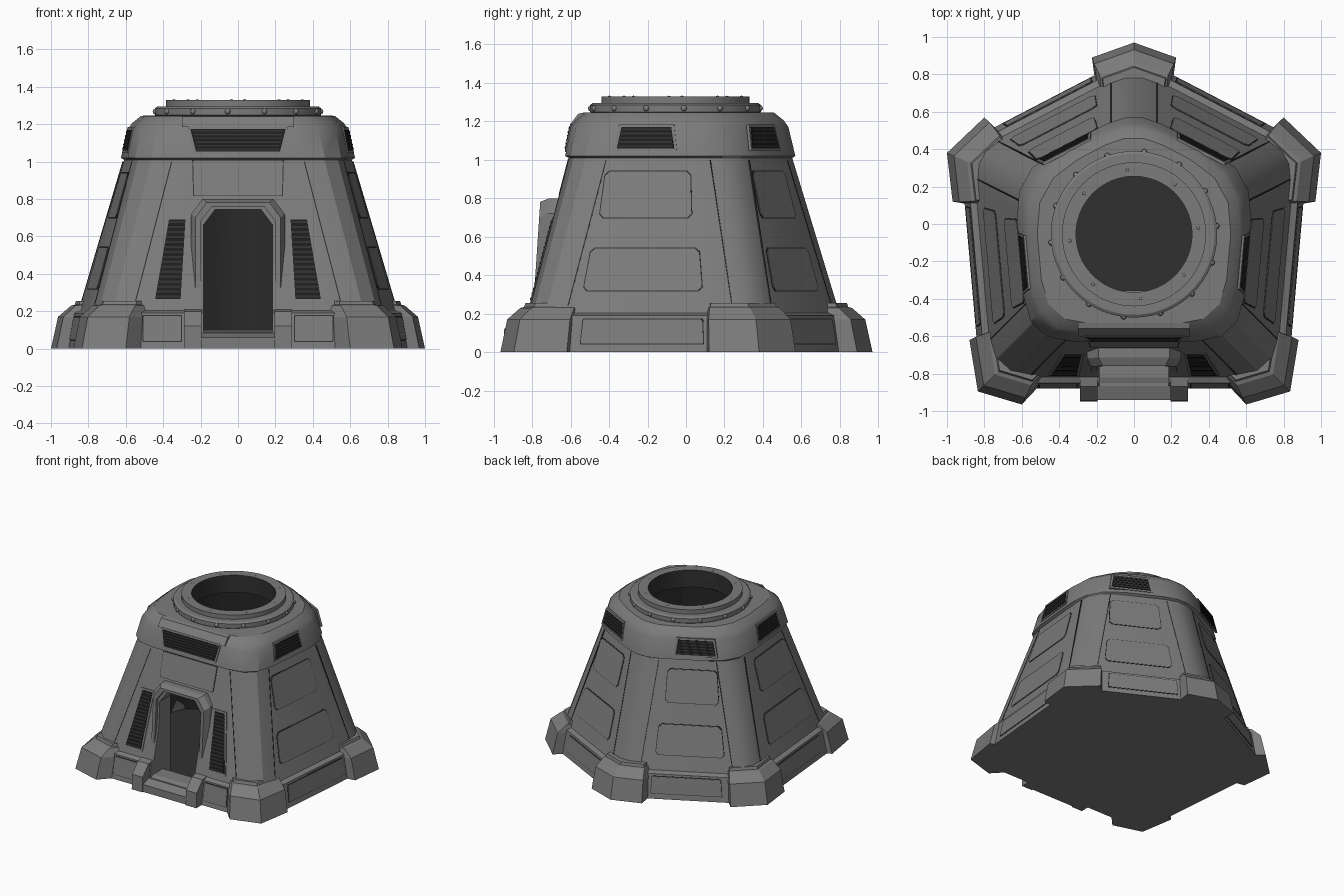
import bpy, bmesh, math
from mathutils import Vector

cube = bpy.data.objects.get("Cube")
if cube:
    bpy.data.objects.remove(cube, do_unlink=True)


def material(name, value):
    m = bpy.data.materials.new(name)
    m.use_nodes = True
    color = (value, value, value, 1)
    m.diffuse_color = color
    m.node_tree.nodes["Principled BSDF"].inputs["Base Color"].default_value = color
    return m


GREY = material("hull grey", 0.2)
DARK = material("shadow grey", 0.03)
BLACK = material("vent black", 0.012)
CENTRE = Vector((0, -0.055))
CORNERS = [Vector(p) for p in ((0, .905), (-.933, .42), (-.818, -.88), (.818, -.88), (.933, .42))]


def finish(name, bm, mats=(GREY,), smooth=False):
    bmesh.ops.recalc_face_normals(bm, faces=bm.faces)
    mesh = bpy.data.meshes.new(name)
    bm.to_mesh(mesh)
    bm.free()
    ob = bpy.data.objects.new(name, mesh)
    bpy.context.collection.objects.link(ob)
    for m in mats:
        mesh.materials.append(m)
    if smooth:
        smooth_object(ob)
    return ob


def smooth_object(ob):
    bpy.ops.object.select_all(action='DESELECT')
    bpy.context.view_layer.objects.active = ob
    ob.select_set(True)
    bpy.ops.object.shade_smooth_by_angle(angle=math.radians(28))


def loft(bm, rings, closed=False):
    """Skin a list of equal-length 3D rings; cap the ends unless closed."""
    loops = [[bm.verts.new(p) for p in ring] for ring in rings]
    pairs = list(zip(loops, loops[1:]))
    if closed:
        pairs.append((loops[-1], loops[0]))
    n = len(loops[0])
    for a, b in pairs:
        for j in range(n):
            bm.faces.new((a[j], a[(j + 1) % n], b[(j + 1) % n], b[j]))
    if not closed:
        bm.faces.new(loops[0])
        bm.faces.new(loops[-1])


def scaled(p, s):
    return CENTRE + (p - CENTRE) * s


def section(z, s, cut, side=1):
    """Five-sided outline with rounded corners, wider at the front."""
    pts = []
    for i, c in enumerate(CORNERS):
        c0 = scaled(c, s)
        size = cut * (1, side, 1.4, 1.4, side)[i]
        a = c0 + (CORNERS[i - 1] - c).normalized() * size
        b = c0 + (CORNERS[(i + 1) % 5] - c).normalized() * size
        for t in (0, 1 / 3, 2 / 3, 1):
            q = a * (1 - t) ** 2 + c0 * 2 * t * (1 - t) + b * t * t
            pts.append((q.x, q.y, z))
    return pts


def round_section(z, r):
    out = []
    for p in section(0, .58, .18):
        q = CENTRE + (Vector(p[:2]) - CENTRE).normalized() * r
        out.append((q.x, q.y, z))
    return out


def extrude(name, pts, axis, lo, hi, mat=GREY):
    """Prism from a 2D outline, along x (outline in yz) or y (outline in xz)."""
    bm = bmesh.new()
    place = (lambda p, d: (d, p[0], p[1])) if axis == 'x' else (lambda p, d: (p[0], d, p[1]))
    loft(bm, [[place(p, d) for p in pts] for d in (lo, hi)])
    return finish(name, bm, (mat,))


# Hollow hull: plinth, sloping walls, collar, then the inside surface
outer = [(0, 1, .1), (.19, .965, .1), (.205, .925, .14), (1.01, .67, .14, 1.3),
         (1.02, .695, .17, 1.5), (1.17, .66, .18, 1.6), (1.205, .635, .18, 1.6), (1.245, .58, .17, 1.6)]
rings = [section(*lv) for lv in outer]
rings += [round_section(1.25, .33), round_section(1.2, .33),
          section(1.15, .56, .15, 1.5), section(.03, .85, .12)]
bm = bmesh.new()
loft(bm, rings)
bm.faces.ensure_lookup_table()
for f in bm.faces[len(outer) * 20:]:
    f.material_index = 1
bm.faces[-2].material_index = 0
hull = finish("hull", bm, (GREY, DARK))

# Doorway cut through the front wall
OPENING = [(-.185, .09), (-.185, .66), (-.12, .745), (.12, .745), (.185, .66), (.185, .09)]
cutter = extrude("doorway_cutter", OPENING, 'y', -1.1, -.45)
cutter.hide_render = True
mod = hull.modifiers.new("doorway", 'BOOLEAN')
mod.object = cutter
mod.solver = 'EXACT'
bpy.context.view_layer.objects.active = hull
hull.select_set(True)
bpy.ops.object.modifier_apply(modifier=mod.name)
bpy.data.objects.remove(cutter, do_unlink=True)
smooth_object(hull)


# Wall-mounted plates: outlines are (distance along wall, height)
def wall_scale(z):
    if z < .2:
        return 1 - .184 * z
    if z < 1.015:
        return .925 - (z - .205) * .3168
    return .695 - (z - 1.02) * .2333


def on_wall(k, u, z, off):
    a, b = CORNERS[k], CORNERS[(k + 1) % 5]
    d = (b - a).normalized()
    p = scaled((a + b) / 2, wall_scale(z)) + d * u + Vector((d.y, -d.x)) * off
    return (p.x, p.y, z)


def plates(name, k, outlines, lo, hi, mat=GREY):
    bm = bmesh.new()
    for pts in outlines:
        loft(bm, [[on_wall(k, u, z, off) for u, z in pts] for off in (lo, hi)])
    return finish(name, bm, (mat,))


def trapezoid(u, z0, z1, w0, w1, shift=0, grow=0):
    w0, w1, z0, z1 = w0 + grow, w1 + grow, z0 - grow, z1 + grow
    return [(u - w0, z0), (u + w0, z0), (u + shift + w1, z1), (u + shift - w1, z1)]


def clipped(u, z0, z1, w0, w1, clip, grow=0):
    """Trapezoid with clipped corners."""
    pts = [Vector(p) for p in trapezoid(u, z0, z1, w0, w1, 0, grow)]
    out = []
    for i, p in enumerate(pts):
        for q in (pts[i - 1], pts[(i + 1) % 4]):
            out.append(tuple(p + (q - p).normalized() * clip))
    return out


def panel(name, k, *shape, clip=.022):
    plates(name + "_seam", k, [clipped(*shape, clip, .005)], -.01, .002, DARK)
    plates(name, k, [clipped(*shape, clip)], -.01, .005)


def vent(name, k, u, z0, z1, w0, w1, rows, shift=0):
    plates(name + "_bezel", k, [trapezoid(u, z0, z1, w0, w1, shift, .014)], -.01, .006)
    plates(name + "_recess", k, [trapezoid(u, z0, z1, w0, w1, shift)], 0, .008, BLACK)
    slats = []
    for i in range(rows):
        t = (i + .5) / rows
        z, w, h = z0 + (z1 - z0) * t, w0 + (w1 - w0) * t, (z1 - z0) / rows * .22
        slats.append(trapezoid(u + shift * t, z - h, z + h, w * .96, w * .96))
    plates(name + "_slats", k, slats, .005, .011, DARK)


for k, side, f, u in ((0, "back_left", .82, .06), (1, "left", 1, .035),
                      (3, "right", 1, -.035), (4, "back_right", .82, -.06)):
    panel(side + "_upper_panel", k, u * .6, .70, .94, .24 * f, .22 * f)
    panel(side + "_lower_panel", k, u * .4, .32, .54, .31 * f, .28 * f)
    panel(side + "_plinth_panel", k, 0, .045, .17, .32 * f, .31 * f, clip=.006)
    vent(side + "_collar_vent", k, u, 1.06, 1.17, .15, .13, 5)

# Front wall details
vent("front_collar_vent", 2, 0, 1.055, 1.175, .225, .255, 6)
panel("front_lintel_panel", 2, 0, .82, 1.005, .235, .24, clip=.004)
for s, side in ((-1, "right"), (1, "left")):
    vent(side + "_door_vent", 2, s * .375, .265, .69, .068, .044, 16, -s * .05)
    panel(side + "_front_plinth_panel", 2, s * .405, .04, .175, .1, .1, clip=.004)

# Brow over the front collar vent
extrude("front_brow", [(-.602, 1.185), (-.56, 1.24), (-.53, 1.246), (-.53, 1.185)], 'x', -.3, .3)

# Upright seams where walls meet the rounded corners
for k in range(5):
    half = (CORNERS[(k + 1) % 5] - CORNERS[k]).length / 2
    strips = []
    for s, front in ((-1, k in (2, 3)), (1, k in (1, 2))):
        inset = .196 if front else .14
        (u0, z0), (u1, z1) = [(s * (half * wall_scale(z) - inset), z) for z in (.24, 1.0)]
        strips.append(trapezoid(u0, z0, z1, .003, .003, u1 - u0))
    plates("wall_seams_%d" % (k + 1), k, strips, -.005, .002, DARK)

# Corner buttresses
back = [(-.21, .78), (-.225, .89), (0, .97), (.225, .89), (.21, .78)]
side = [(.70, .47), (.8, .57), (1.0, .38), (.97, .12), (.85, .1)]
front = [(.78, -.58), (.88, -.62), (.835, -.895), (.6, -.965), (.52, -.88), (.5, -.75)]
mirror = lambda pts: [(-x, y) for x, y in pts]
for name, pts in (("back", back), ("left", side), ("right", mirror(side)),
                  ("front_left", front), ("front_right", mirror(front))):
    mid = sum((Vector(p) for p in pts), Vector((0, 0))) / len(pts)
    bm = bmesh.new()
    levels = []
    for z, s, narrow in ((0, 1, 1), (.17, .965, .98), (.23, .905, .9), (.235, .89, .86), (.256, .885, .84)):
        ring = [scaled(mid + (Vector(p) - mid) * narrow, s) for p in pts]
        levels.append([(q.x, q.y, z) for q in ring])
    loft(bm, levels)
    finish(name + "_buttress", bm)


# Door surround with a bevelled outer edge, leaning back slightly, and an inner trim
def surround(name, out, inn, lean, y_back, bevel):
    bm = bmesh.new()
    rows = []
    for o, i in zip(out, inn):
        m = [a + (b - a) * .45 for a, b in zip(o, i)]
        y = lean + o[1] * .065
        rows.append([(o[0], y_back, o[1]), (o[0], y + bevel, o[1]), (m[0], y, m[1]),
                     (i[0], y, i[1]), (i[0], y_back, i[1])])
    loft(bm, rows)
    finish(name, bm)


def arch(w, top, c):
    return [(-w, 0), (-w, top - c), (-w + c * .75, top), (w - c * .75, top), (w, top - c), (w, 0)]


surround("door_surround", arch(.25, .80, .08), arch(.2, .76, .08), -.81, -.6, .045)
surround("door_trim", arch(.215, .77, .085), arch(.185, .745, .085), -.785, -.6, .01)

# Threshold and the cheek blocks beside it
extrude("threshold", [(-.94, 0), (-.94, .06), (-.82, .1), (-.7, .1), (-.7, 0)], 'x', -.2, .2)
cheek = [(-.95, 0), (-.945, .12), (-.87, .2), (-.75, .22), (-.75, 0)]
for s, name in ((-1, "right_cheek"), (1, "left_cheek")):
    extrude(name, cheek, 'x', s * .195, s * .29)

# Roof ring, dark inside the opening
profile = [(.43, 1.235), (.445, 1.25), (.445, 1.285), (.43, 1.295), (.385, 1.295),
           (.385, 1.33), (.31, 1.33), (.31, 1.19), (.35, 1.19), (.35, 1.235)]
bm = bmesh.new()
turn = [i * math.tau / 64 for i in range(64)]
loft(bm, [[(r * math.cos(a), r * math.sin(a) + CENTRE.y, z) for r, z in profile] for a in turn], True)
for f in bm.faces:
    c = f.calc_center_median()
    if (c.xy - CENTRE).length < .335 and c.z < 1.32:
        f.material_index = 1
finish("roof_ring", bm, (GREY, DARK), smooth=True)


# Ring bolts
def bolts(name, count, r, z, size):
    bm = bmesh.new()
    for i in range(count):
        a = i * math.tau / count + .1
        made = bmesh.ops.create_icosphere(bm, subdivisions=2, radius=size)
        bmesh.ops.translate(bm, verts=made["verts"],
                            vec=(r * math.cos(a), r * math.sin(a) + CENTRE.y, z))
    finish(name, bm, smooth=True)


bolts("ring_side_bolts", 14, .443, 1.268, .016)
bolts("ring_top_bolts", 8, .345, 1.321, .013)
